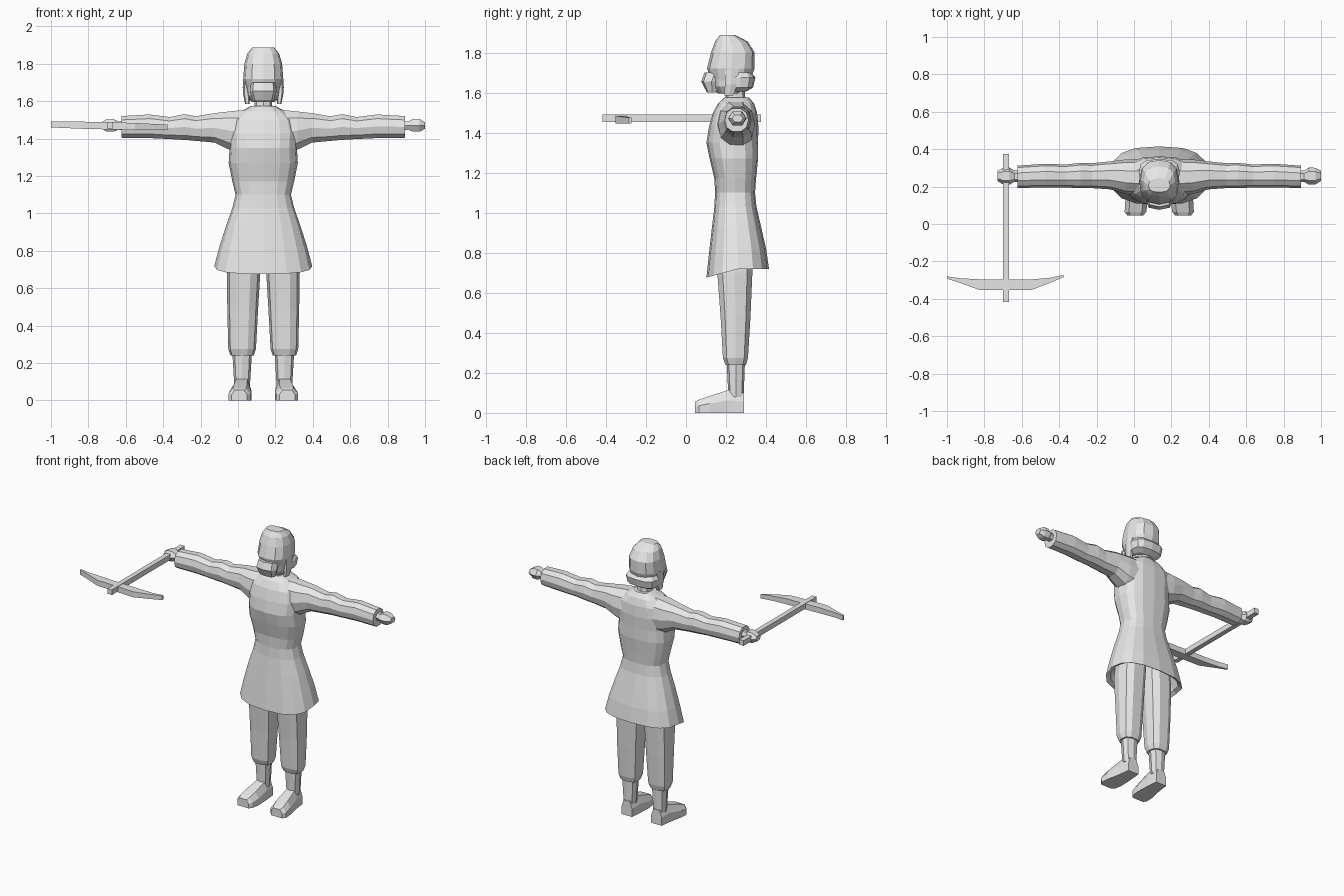
import bpy, bmesh, math
from mathutils import Vector

CX = 0.135  # body centre line

grey = bpy.data.materials.new("plain grey")
grey.diffuse_color = (0.8, 0.8, 0.8, 1)


def loft(name, rings, caps=True):
    """Skin a list of equal-length point rings, flat shaded."""
    bm = bmesh.new()
    rows = [[bm.verts.new(p) for p in r] for r in rings]
    n = len(rows[0])
    for a, b in zip(rows, rows[1:]):
        for i in range(n):
            j = (i + 1) % n
            bm.faces.new((a[i], a[j], b[j], b[i]))
    if caps:
        bm.faces.new(rows[0][::-1])
        bm.faces.new(rows[-1])
    bmesh.ops.recalc_face_normals(bm, faces=bm.faces)
    me = bpy.data.meshes.new(name)
    bm.to_mesh(me)
    bm.free()
    me.materials.append(grey)
    ob = bpy.data.objects.new(name, me)
    bpy.context.collection.objects.link(ob)
    return ob


def oval(n, e, turn=0.0):
    """Unit rounded section; e below 1 makes it boxier."""
    pts = []
    for i in range(n):
        a = 2 * math.pi * i / n + turn
        c, s = math.cos(a), math.sin(a)
        pts.append((math.copysign(abs(c) ** e, c), math.copysign(abs(s) ** e, s)))
    return pts


def level(z, x, hx, y0, y1, n=12, e=0.8, drop=0.0):
    """Horizontal ring; drop lowers the front edge."""
    yc, hy = (y0 + y1) / 2, (y1 - y0) / 2
    return [Vector((x + hx * c, yc + hy * s, z - drop * max(0, -s))) for c, s in oval(n, e)]


def upright(x, y0, y1, z0, z1, n=8, e=0.9):
    """Ring across the x axis."""
    return [Vector((x, (y0 + y1) / 2 + (y1 - y0) / 2 * c, (z0 + z1) / 2 + (z1 - z0) / 2 * s))
            for c, s in oval(n, e)]


# Tunic: starts inside the hollow skirt, wraps round the hem, rises to the collar
loft("tunic", [level(z, CX, hx, y0, y1, 16, 0.75, d) for z, hx, y0, y1, d in [
    (0.95, 0.15, 0.17, 0.34, 0),
    (0.73, 0.235, 0.125, 0.395, 0.04),
    (0.718, 0.262, 0.102, 0.415, 0.042),
    (0.82, 0.235, 0.115, 0.40, 0.02),
    (0.93, 0.20, 0.13, 0.375, 0),
    (1.03, 0.165, 0.142, 0.352, 0),
    (1.10, 0.148, 0.145, 0.345, 0),
    (1.17, 0.165, 0.142, 0.35, 0),
    (1.27, 0.185, 0.118, 0.36, 0),
    (1.35, 0.18, 0.102, 0.36, 0),
    (1.43, 0.185, 0.115, 0.362, 0),
    (1.50, 0.17, 0.135, 0.355, 0),
    (1.545, 0.12, 0.16, 0.34, 0),
    (1.575, 0.065, 0.19, 0.315, 0)]])

# Neck
loft("neck", [level(1.54, CX, 0.05, 0.195, 0.30, 8), level(1.64, CX, 0.045, 0.20, 0.29, 8)])

# Head: cap of hair, jaw, beard and rolled hair at the nape
loft("hair_cap", [level(z, CX, hx, y0, y1) for z, hx, y0, y1 in [
    (1.66, 0.09, 0.125, 0.32), (1.72, 0.107, 0.105, 0.343), (1.80, 0.101, 0.125, 0.343),
    (1.855, 0.085, 0.145, 0.308), (1.888, 0.058, 0.17, 0.245)]])
loft("jaw", [level(1.595, CX, 0.06, 0.16, 0.27), level(1.63, CX, 0.085, 0.13, 0.30),
             level(1.70, CX, 0.095, 0.115, 0.32)])
loft("beard", [level(z, CX, hx, y0, y1, 8, 0.7) for z, hx, y0, y1 in [
    (1.60, 0.055, 0.105, 0.155), (1.655, 0.072, 0.076, 0.18), (1.70, 0.066, 0.092, 0.20)]])
loft("hair_roll", [level(z, CX, hx, y0, y1, 12, 0.7) for z, hx, y0, y1 in [
    (1.605, 0.075, 0.21, 0.30), (1.625, 0.104, 0.205, 0.335),
    (1.675, 0.11, 0.20, 0.347), (1.70, 0.095, 0.20, 0.325)]])

for side, tag in ((-1, "right"), (1, "left")):
    # Hanging lock of hair beside the cheek
    loft(tag + "_hair_lock", [level(z, CX + side * u, r, 0.19, 0.19 + d, 6) for z, u, r, d in [
        (1.585, 0.085, 0.012, 0.05), (1.64, 0.09, 0.018, 0.07), (1.72, 0.09, 0.018, 0.08)]])

    # Sleeve with slight folds
    loft(tag + "_sleeve", [upright(CX + side * u, y0, y1, z0, z1, 10) for u, y0, y1, z0, z1 in [
        (0.07, 0.15, 0.345, 1.30, 1.562),
        (0.18, 0.16, 0.345, 1.335, 1.55),
        (0.26, 0.185, 0.335, 1.375, 1.54),
        (0.36, 0.192, 0.325, 1.385, 1.522),
        (0.42, 0.192, 0.327, 1.39, 1.534),
        (0.50, 0.195, 0.318, 1.395, 1.518),
        (0.61, 0.195, 0.322, 1.40, 1.532),
        (0.757, 0.193, 0.312, 1.402, 1.523)]])

    # Wrist and closed hand
    loft(tag + "_hand", [upright(CX + side * u, y0, y1, z0, z1, 6) for u, y0, y1, z0, z1 in [
        (0.74, 0.225, 0.285, 1.44, 1.50),
        (0.775, 0.225, 0.285, 1.445, 1.495),
        (0.80, 0.21, 0.303, 1.432, 1.51),
        (0.835, 0.212, 0.30, 1.432, 1.51),
        (0.865, 0.23, 0.285, 1.45, 1.49)]])

    # Trouser leg, gathered below the knee
    loft(tag + "_trouser", [level(z, CX + side * u, hx, y0, y1, 10, 0.75) for z, u, hx, y0, y1 in [
        (0.92, 0.09, 0.085, 0.16, 0.34),
        (0.70, 0.105, 0.09, 0.153, 0.335),
        (0.48, 0.11, 0.082, 0.17, 0.325),
        (0.275, 0.113, 0.074, 0.182, 0.312),
        (0.24, 0.113, 0.062, 0.195, 0.302)]])

    # Shin
    loft(tag + "_shin", [level(z, CX + side * u, hx, y0, y1, 8, 0.8) for z, u, hx, y0, y1 in [
        (0.27, 0.113, 0.053, 0.202, 0.295), (0.08, 0.113, 0.042, 0.212, 0.288)]])

    # Foot: bevelled box sections from heel to toe
    loft(tag + "_foot", [[Vector((CX + side * (u + k * hx), y, z))
                          for k, z in ((-1, 0), (1, 0), (1, 0.55 * h), (0.6, h), (-0.6, h), (-1, 0.55 * h))]
                         for y, u, hx, h in [(0.29, 0.113, 0.04, 0.10), (0.215, 0.114, 0.048, 0.115),
                                             (0.12, 0.122, 0.06, 0.085), (0.065, 0.127, 0.058, 0.066),
                                             (0.045, 0.128, 0.042, 0.055)]])

# Pickaxe handle
loft("pickaxe_handle", [[Vector((-0.685 + i * 0.0165, y, 1.472 + k * 0.018))
                         for i, k in ((-1, -1), (1, -1), (1, 1), (-1, 1))] for y in (-0.417, 0.375)])

# Pickaxe head: curved flat blade, tapering and tilted slightly
loft("pickaxe_head", [[Vector((x, y, 1.468 - 0.024 * (x + 0.685) + k * t))
                       for y, k in ((y0, -1), (y1, -1), (y1, 1), (y0, 1))]
                      for x, y0, y1, t in [(-1.0, -0.292, -0.28, 0.016), (-0.93, -0.315, -0.29, 0.017),
                                           (-0.825, -0.353, -0.296, 0.019), (-0.55, -0.353, -0.296, 0.019),
                                           (-0.45, -0.315, -0.288, 0.016), (-0.378, -0.285, -0.273, 0.014)]])
